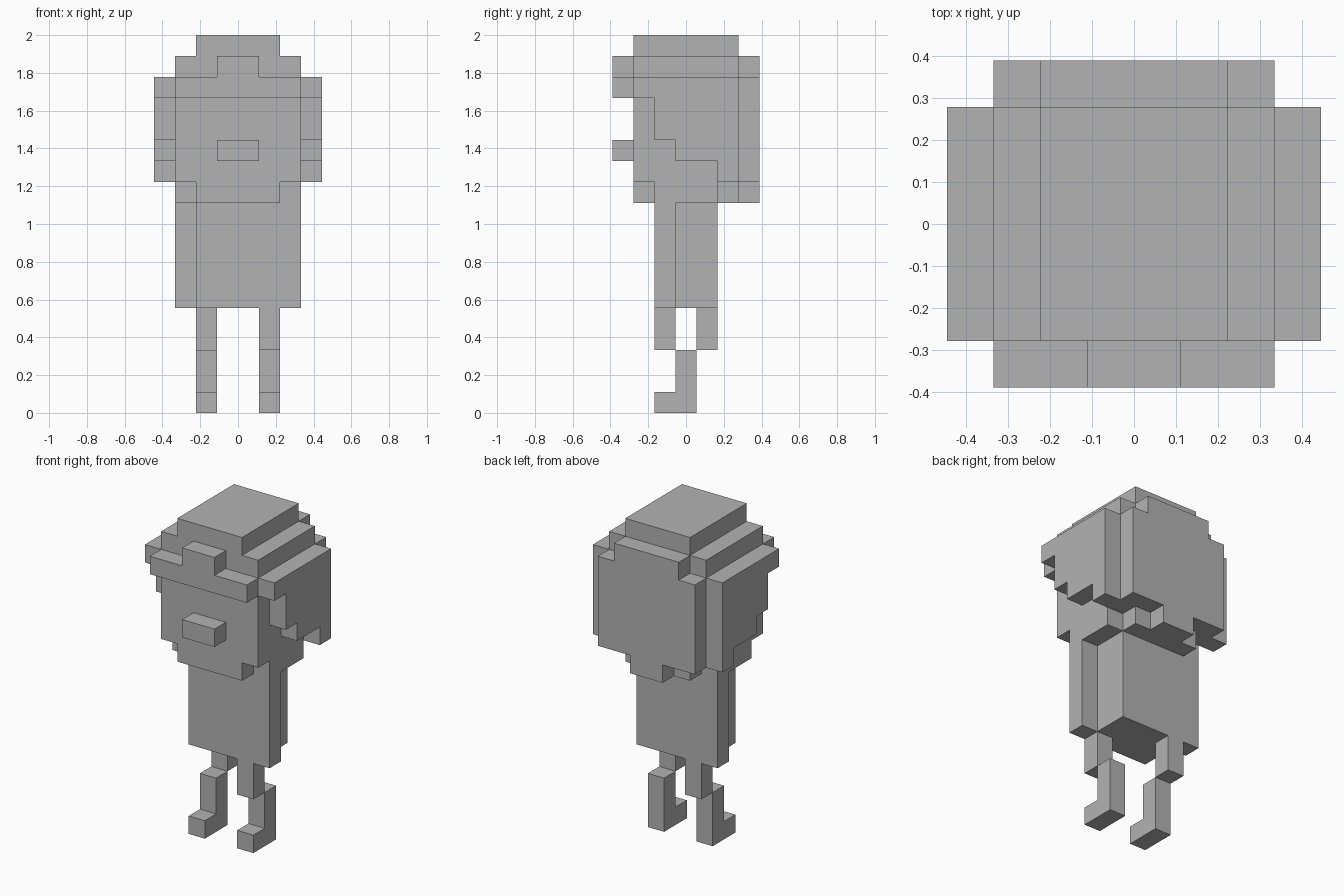
import bpy
import bmesh

U = 2 / 18  # size of one block

cube = bpy.data.objects.get("Cube")
if cube:
    bpy.data.objects.remove(cube, do_unlink=True)

grey = bpy.data.materials.new("plain_grey")
grey.use_nodes = True
GREY = (0.45, 0.45, 0.45, 1)
grey.diffuse_color = GREY
grey.node_tree.nodes["Principled BSDF"].inputs["Base Color"].default_value = GREY


def finish(name, bm):
    bmesh.ops.recalc_face_normals(bm, faces=bm.faces)
    bmesh.ops.scale(bm, vec=(U, U, U), verts=bm.verts)
    mesh = bpy.data.meshes.new(name)
    bm.to_mesh(mesh)
    bm.free()
    mesh.materials.append(grey)
    obj = bpy.data.objects.new(name, mesh)
    bpy.context.collection.objects.link(obj)
    return obj


def box(name, x, y, z):
    """Box between (low, high) limits, in blocks."""
    bm = bmesh.new()
    bmesh.ops.create_cube(bm, size=1)
    for v in bm.verts:
        for i, (low, high) in enumerate((x, y, z)):
            v.co[i] = high if v.co[i] > 0 else low
    return finish(name, bm)


def slab(name, outline, axis, low, high):
    """Outline in two axes, extruded along the third (0 = x, 1 = y)."""
    bm = bmesh.new()

    def point(a, z):
        return (low, a, z) if axis == 0 else (a, low, z)

    face = bm.faces.new([bm.verts.new(point(a, z)) for a, z in outline])
    moved = bmesh.ops.extrude_face_region(bm, geom=[face])["geom"]
    for v in moved:
        if isinstance(v, bmesh.types.BMVert):
            v.co[axis] = high
    return finish(name, bm)


def mirrored(half):
    """Complete a right-hand outline across x = 0."""
    return half + [(-a, z) for a, z in reversed(half)]


# Head: skull, stepped jaw and crown
box("head", (-3, 3), (-2.5, 2.5), (11, 17))
box("crown", (-2, 2), (-2.5, 2.5), (17, 18))
box("chin", (-2, 2), (-2.5, -1.5), (10, 11))
box("jaw", (-3, 3), (-1.5, 1.5), (10, 11))
box("nape", (-2, 2), (1.5, 2.5), (10, 11))
box("nose", (-1, 1), (-3.5, -2.5), (12, 13))

# Hair: fringe, back panel and stepped side panels
slab("fringe", mirrored([(3, 15), (3, 16), (1, 16), (1, 17)]), 1, -3.5, -2.5)
slab("back_hair", mirrored([(1, 10), (1, 11), (3, 11), (3, 16), (2, 16), (2, 17)]),
     1, 2.5, 3.5)
side_steps = [(2.5, 16), (-2.5, 16), (-2.5, 15), (-1.5, 15), (-1.5, 13),
              (-0.5, 13), (-0.5, 12), (1.5, 12), (1.5, 11), (2.5, 11)]
slab("left_side_hair", side_steps, 0, 3, 4)
slab("right_side_hair", side_steps, 0, -4, -3)

# Torso
box("torso", (-2, 2), (-1.5, 1.5), (5, 10))

# Limbs in a walking pose: left arm and thigh forward, right ones back
for side, sign, y in (("left", 1, (-1.5, -0.5)), ("right", -1, (0.5, 1.5))):
    limb_x = sorted((sign, 2 * sign))
    box(side + "_arm", sorted((2 * sign, 3 * sign)), y, (5, 10))
    box(side + "_thigh", limb_x, y, (3, 5))
    slab(side + "_shin_and_foot",
         [(0.5, 0), (0.5, 3), (-0.5, 3), (-0.5, 1), (-1.5, 1), (-1.5, 0)],
         0, *limb_x)
